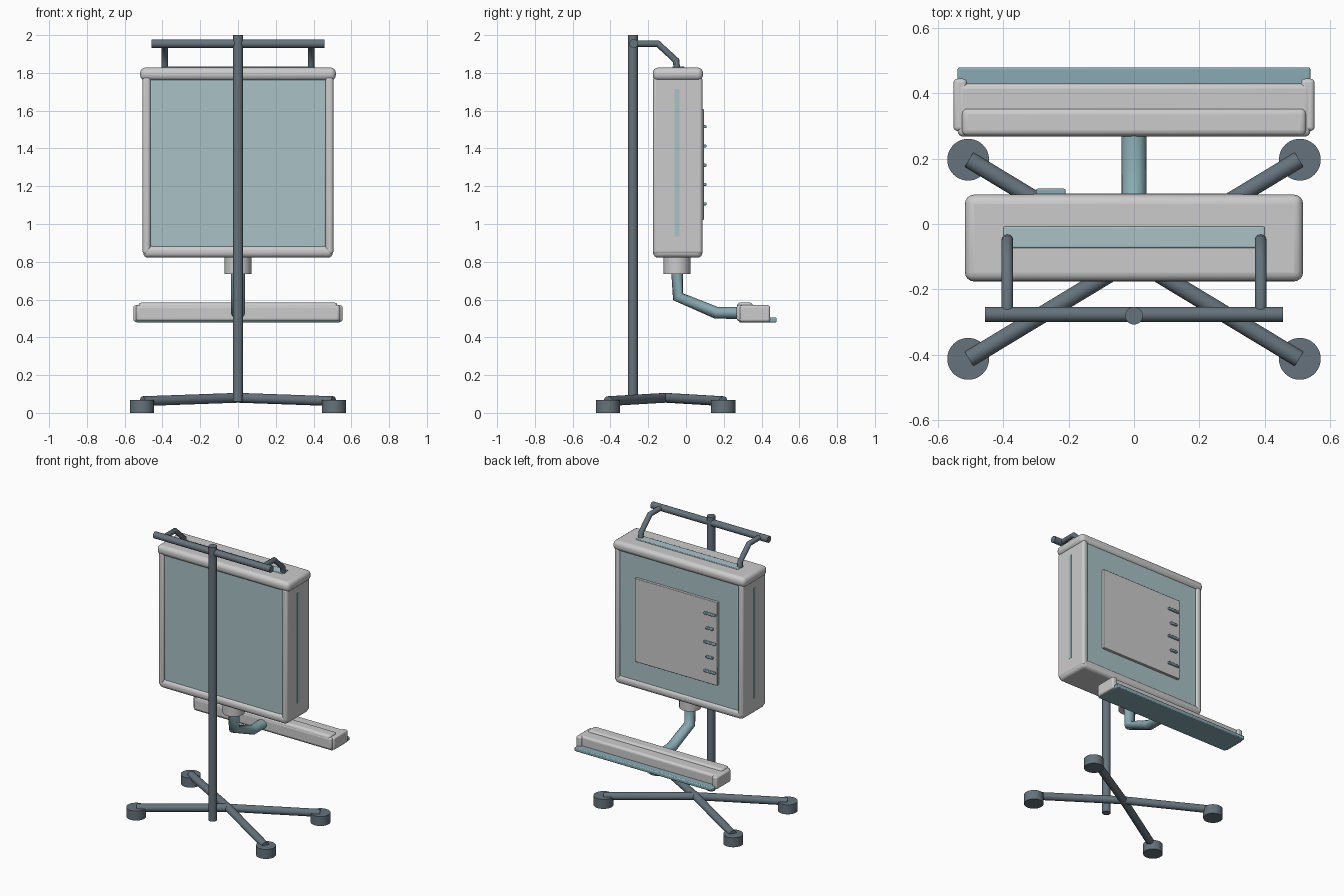
import bpy
from mathutils import Vector

if "Cube" in bpy.data.objects:
    bpy.data.objects.remove(bpy.data.objects["Cube"])


def material(name, rgb):
    m = bpy.data.materials.new(name)
    m.diffuse_color = (*rgb, 1)
    m.use_nodes = True
    m.node_tree.nodes["Principled BSDF"].inputs["Base Color"].default_value = m.diffuse_color
    return m


SLATE = material("slate metal", (0.13, 0.17, 0.20))
TEAL = material("teal", (0.25, 0.41, 0.45))
PALE = material("pale teal", (0.40, 0.54, 0.57))
SHELL = material("light shell", (0.70, 0.71, 0.68))


def finish(ob, name, mat):
    ob.name = name
    ob.data.materials.append(mat)
    return ob


def box(name, x, y, z, mat, bevel=0.0, segments=4):
    """Box from (min, max) pairs, with optional rounded edges."""
    bpy.ops.mesh.primitive_cube_add(size=1)
    ob = bpy.context.object
    ob.location = [(a + b) / 2 for a, b in (x, y, z)]
    ob.scale = [b - a for a, b in (x, y, z)]
    bpy.ops.object.transform_apply(location=False, rotation=False, scale=True)
    if bevel:
        mod = ob.modifiers.new("round", "BEVEL")
        mod.width, mod.segments = bevel, segments
        bpy.ops.object.shade_smooth_by_angle()
    return finish(ob, name, mat)


def rod(name, a, b, r, mat, sides=32):
    """Cylinder between two points."""
    a, b = Vector(a), Vector(b)
    bpy.ops.mesh.primitive_cylinder_add(vertices=sides, radius=r, depth=(b - a).length,
                                        location=(a + b) / 2)
    ob = bpy.context.object
    ob.rotation_euler = (b - a).to_track_quat("Z", "Y").to_euler()
    bpy.ops.object.shade_smooth_by_angle()
    return finish(ob, name, mat)


def tube(name, pts, r, mat):
    """Bent pipe along a polyline."""
    cu = bpy.data.curves.new(name, "CURVE")
    cu.dimensions = "3D"
    cu.bevel_depth, cu.bevel_resolution, cu.use_fill_caps = r, 4, True
    sp = cu.splines.new("POLY")
    sp.points.add(len(pts) - 1)
    for p, co in zip(sp.points, pts):
        p.co = (*co, 1)
    ob = bpy.data.objects.new(name, cu)
    bpy.context.collection.objects.link(ob)
    return finish(ob, name, mat)


# Stand: pole, cross bar, four legs with round feet
rod("pole", (0, -0.281, 0.06), (0, -0.281, 2.0), 0.027, SLATE)
rod("cross_bar", (-0.457, -0.277, 1.955), (0.457, -0.277, 1.955), 0.023, SLATE)
for sx in (-1, 1):
    for y in (-0.413, 0.197):
        rod("leg", (0, -0.108, 0.08), (sx * 0.505, y, 0.062), 0.026, SLATE)
        rod("foot", (sx * 0.508, y, 0), (sx * 0.508, y, 0.067), 0.064, SLATE, 48)
    # Bent hangers from the bar to the cabinet
    x = sx * 0.388
    tube("hanger", [(x, -0.277, 1.955), (x, -0.15, 1.955), (x, -0.052, 1.865),
                    (x, -0.048, 1.81)], 0.018, SLATE)

# Cabinet: recessed core held in a rounded frame
box("cabinet_core", (-0.475, 0.475), (-0.16, 0.076), (0.85, 1.79), PALE, 0.02)
box("cabinet_top", (-0.518, 0.518), (-0.176, 0.09), (1.76, 1.828), SHELL, 0.028)
box("cabinet_bottom", (-0.502, 0.502), (-0.174, 0.087), (0.822, 0.885), SHELL, 0.026)
for sx in (-1, 1):
    box("cabinet_side", sorted((sx * 0.463, sx * 0.505)), (-0.174, 0.087),
        (0.84, 1.78), SHELL, 0.016)
    box("side_stripe", sorted((sx * 0.495, sx * 0.5065)), (-0.06, -0.035),
        (0.935, 1.715), PALE)
box("top_strip", (-0.40, 0.40), (-0.073, -0.008), (1.80, 1.833), PALE, 0.004, 2)

# Back plate with alternating long and short tabs
box("back_plate", (-0.31, 0.335), (0.07, 0.094), (1.02, 1.61), SHELL, 0.003, 2)
for i in range(5):
    h = 0.027 if i % 2 else 0.045
    z = 1.107 + 0.102 * i
    box("plate_tab", (-0.255 - h, -0.255 + h), (0.09, 0.108), (z - 0.008, z + 0.008),
        TEAL, 0.004, 2)

# Socket and bent arm carrying the tray
rod("arm_socket", (0, -0.048, 0.735), (0, -0.048, 0.83), 0.071, SHELL, 48)
arm = tube("tray_arm", [(0, -0.047, 0.76), (0, -0.042, 0.615), (0, 0.16, 0.53),
                        (0, 0.30, 0.53)], 0.032, TEAL)
arm.scale.x = 1.18

# Tray: body, raised rear ridge, end caps and base plate with lip
box("tray_body", (-0.54, 0.54), (0.268, 0.43), (0.485, 0.572), SHELL, 0.016)
box("tray_ridge", (-0.528, 0.528), (0.27, 0.354), (0.53, 0.584), SHELL, 0.018)
for sx in (-1, 1):
    box("tray_end_cap", sorted((sx * 0.512, sx * 0.553)), (0.285, 0.445),
        (0.482, 0.57), SHELL, 0.012)
box("tray_base", (-0.54, 0.54), (0.28, 0.48), (0.479, 0.505), TEAL, 0.006, 2)
